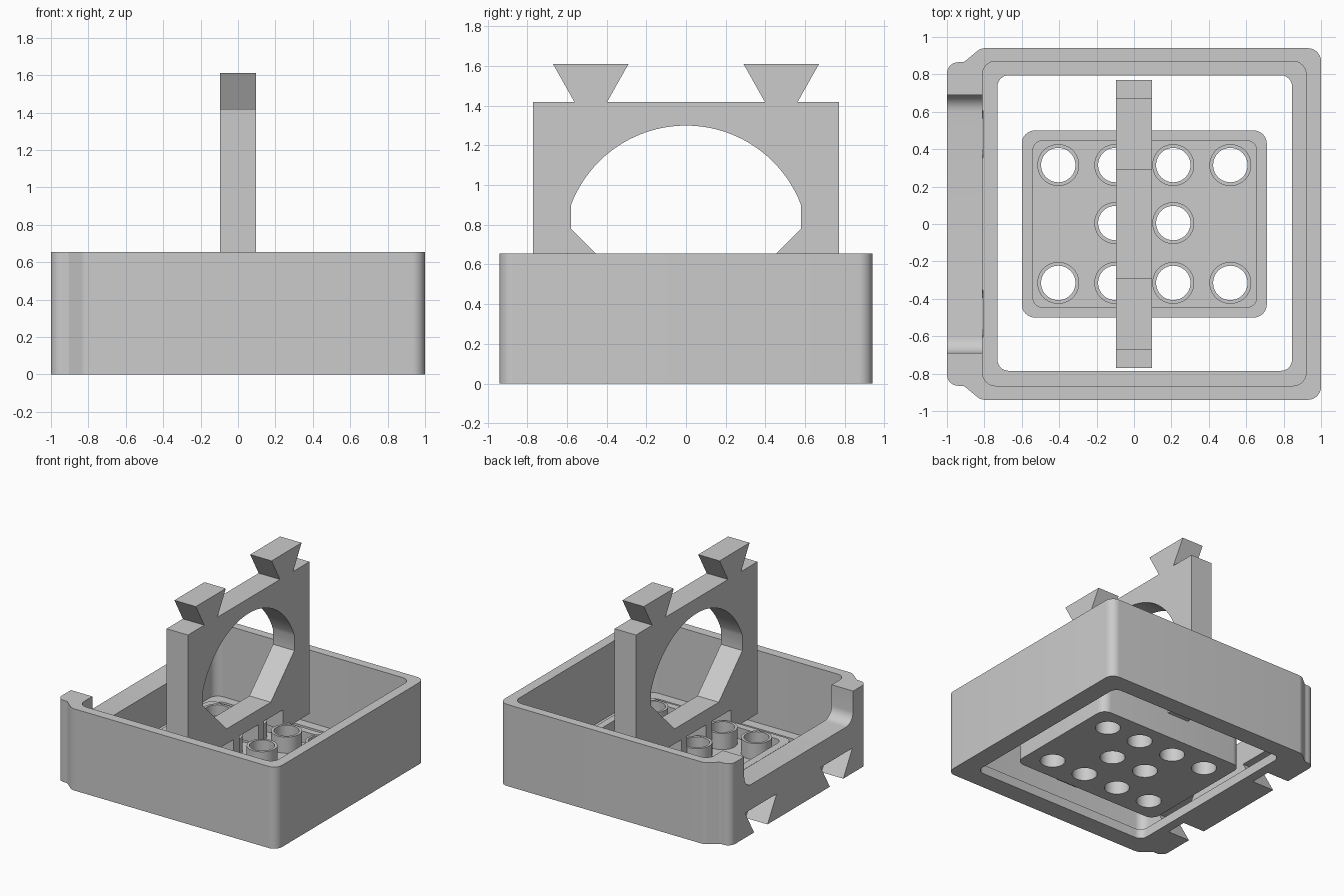
import bpy, bmesh, math
from mathutils import Vector

if "Cube" in bpy.data.objects:
    bpy.data.objects.remove(bpy.data.objects["Cube"], do_unlink=True)

grey = bpy.data.materials.new("plain_grey")
grey.use_nodes = True
grey.diffuse_color = (0.6, 0.6, 0.6, 1)
grey.node_tree.nodes["Principled BSDF"].inputs["Base Color"].default_value = (0.6, 0.6, 0.6, 1)


def rounded(points, steps=8):
    """Outline from (u, v, radius) corners, each filleted by its radius."""
    out, n = [], len(points)
    for i, (u, v, r) in enumerate(points):
        p = Vector((u, v))
        if r == 0:
            out.append(p)
            continue
        a = (Vector(points[i - 1][:2]) - p).normalized()
        b = (Vector(points[(i + 1) % n][:2]) - p).normalized()
        half = a.angle(b) / 2
        centre = p + (a + b).normalized() * (r / math.sin(half))
        start = p + a * (r / math.tan(half)) - centre
        end = p + b * (r / math.tan(half)) - centre
        sweep = start.angle_signed(end)   # clockwise positive
        ang = math.atan2(start.y, start.x)
        for k in range(steps + 1):
            t = ang - sweep * k / steps
            out.append(centre + Vector((math.cos(t), math.sin(t))) * r)
    return out


def box(u0, u1, v0, v1, r=0):
    return rounded([(u0, v0, r), (u1, v0, r), (u1, v1, r), (u0, v1, r)])


def arc(cu, cv, r, a0, a1, steps):
    return [Vector((cu + r * math.cos(a0 + (a1 - a0) * k / steps),
                    cv + r * math.sin(a0 + (a1 - a0) * k / steps))) for k in range(steps + 1)]


def circle(cu, cv, r):
    return arc(cu, cv, r, 0, math.tau, 40)[:-1]


def prism(name, outline, lo, hi, axis="z"):
    """Extrude an outline along z (u=x, v=y) or along x (u=y, v=z)."""
    bm = bmesh.new()
    put = (lambda p, h: (p[0], p[1], h)) if axis == "z" else (lambda p, h: (h, p[0], p[1]))
    low = [bm.verts.new(put(p, lo)) for p in outline]
    high = [bm.verts.new(put(p, hi)) for p in outline]
    bm.faces.new(low)
    bm.faces.new(high)
    for i in range(len(low)):
        bm.faces.new((low[i - 1], low[i], high[i], high[i - 1]))
    bmesh.ops.recalc_face_normals(bm, faces=bm.faces)
    mesh = bpy.data.meshes.new(name)
    bm.to_mesh(mesh)
    bm.free()
    mesh.materials.append(grey)
    obj = bpy.data.objects.new(name, mesh)
    bpy.context.collection.objects.link(obj)
    return obj


def activate(obj):
    bpy.ops.object.select_all(action="DESELECT")
    obj.select_set(True)
    bpy.context.view_layer.objects.active = obj


def combine(obj, tool, operation="DIFFERENCE"):
    tool.hide_render = True
    mod = obj.modifiers.new("combine", "BOOLEAN")
    mod.operation, mod.solver, mod.object = operation, "EXACT", tool
    activate(obj)
    bpy.ops.object.modifier_apply(modifier=mod.name)
    bpy.data.objects.remove(tool, do_unlink=True)


def finish(obj):
    activate(obj)
    bpy.ops.object.shade_smooth_by_angle(angle=math.radians(30))


def dovetail(y, z, narrow, wide, height):
    return [(y - narrow, z), (y - wide, z + height), (y + wide, z + height), (y + narrow, z)]


# Outer frame with stepped corners on the thick side
half = [(1, 0.94, 0.07), (-0.82, 0.94, 0.07), (-0.91, 0.865, 0.03), (-1, 0.865, 0.06)]
frame = prism("outer_frame",
              rounded([(x, -y, r) for x, y, r in reversed(half)] + half), 0, 0.655)
combine(frame, prism("cavity", box(-0.81, 0.92, -0.865, 0.87, 0.07), 0.075, 1))
combine(frame, prism("floor_opening", box(-0.73, 0.845, -0.785, 0.795, 0.06), -0.1, 0.2))

# Wide notch through the thick wall, with filleted lower corners
notch = rounded([(-0.69, 1, 0), (-0.69, 0.4, 0.09), (0.69, 0.4, 0.09), (0.69, 1, 0)])
combine(frame, prism("wall_notch", notch, -1.1, -0.8, "x"))

# Dovetail slots under the thick wall
for y in (-0.48, 0.48):
    slot = dovetail(y, 0, 0.085, 0.2, 0.2)
    slot = [(slot[0][0], -0.05)] + slot + [(slot[3][0], -0.05)]
    combine(frame, prism("slot", slot, -1.1, -0.807, "x"))
finish(frame)

# Centre plate: shallow tray with ten hollow tubes
plate = prism("centre_plate", box(-0.6, 0.71, -0.5, 0.5, 0.07), 0, 0.23)
combine(plate, prism("tray", box(-0.54, 0.655, -0.445, 0.445, 0.05), 0.14, 0.5))
columns = [-0.405, -0.1, 0.21, 0.515]
spots = [(x, y) for y in (-0.315, 0.315) for x in columns] + [(x, 0.005) for x in columns[1:3]]
for x, y in spots:
    combine(plate, prism("tube", circle(x, y, 0.112), 0.05, 0.27), "UNION")
for x, y in spots:
    combine(plate, prism("bore", circle(x, y, 0.092), -0.1, 0.5))
finish(plate)

# Upright bracket with a large opening
bracket = prism("upright_bracket", box(-0.77, 0.77, 0.2, 1.42), -0.095, 0.095, "x")
start = math.atan2(0.22, 0.58)
opening = arc(0, 0.68, 0.62, start, math.pi - start, 40)
opening += [(-0.58, 0.78), (-0.28, 0.48), (0.28, 0.48), (0.58, 0.78)]
combine(bracket, prism("opening", opening, -0.3, 0.3, "x"))

# Clearance notches where the bracket straddles the tubes
for y in (-0.315, 0.005, 0.315):
    combine(bracket, prism("clearance", box(y - 0.12, y + 0.12, 0.1, 0.36), -0.3, 0.3, "x"))
finish(bracket)

# Dovetail keys on top of the bracket
for side, y in (("front", -0.48), ("back", 0.48)):
    prism(side + "_dovetail_key", dovetail(y, 1.42, 0.083, 0.19, 0.19), -0.095, 0.095, "x")
